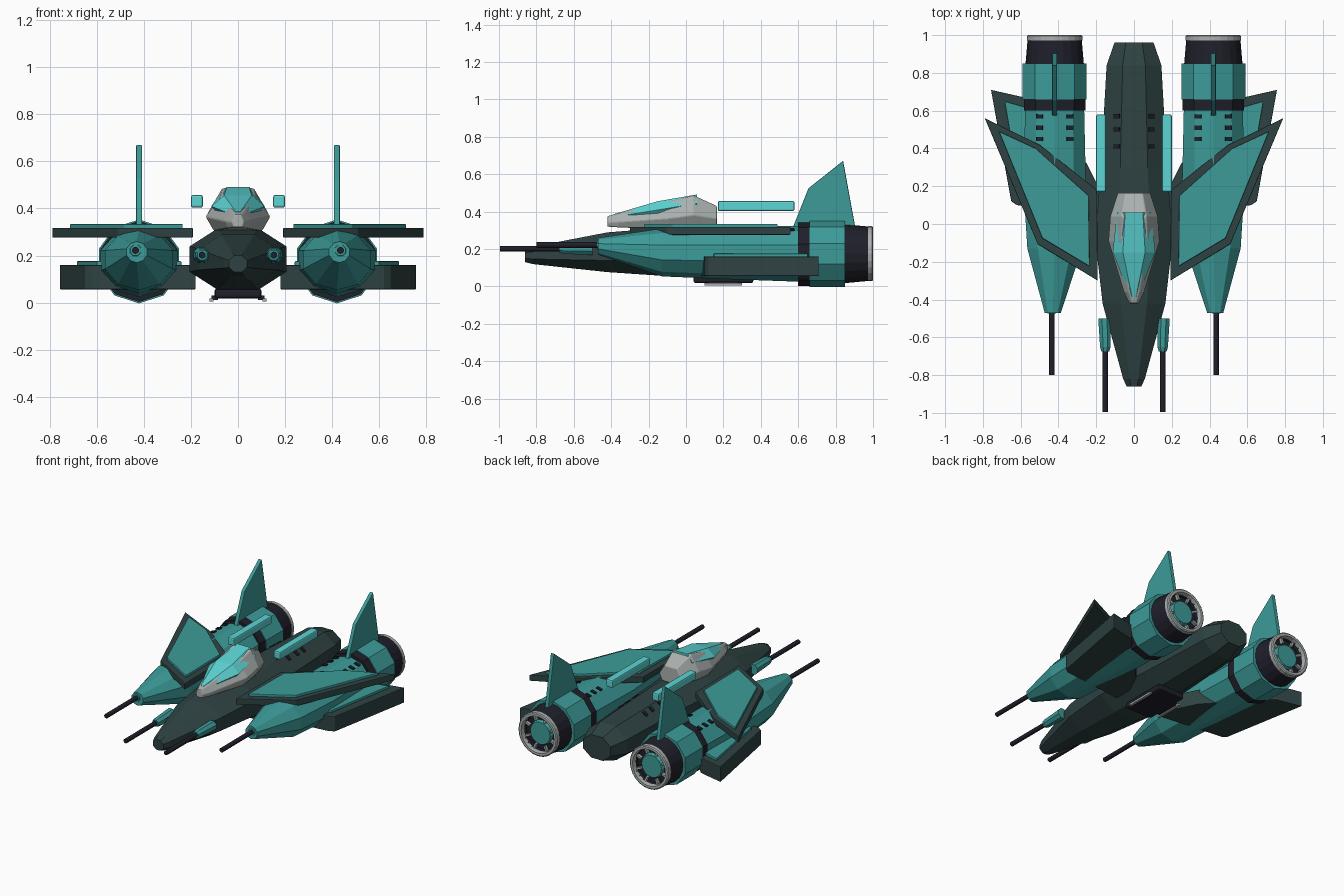
import bpy, bmesh
from math import cos, sin, pi, radians
from mathutils import Vector
from mathutils.bvhtree import BVHTree

cube = bpy.data.objects.get("Cube")
if cube:
    bpy.data.objects.remove(cube, do_unlink=True)


def material(name, rgb):
    m = bpy.data.materials.new(name)
    m.use_nodes = True
    m.diffuse_color = (*rgb, 1)
    m.node_tree.nodes["Principled BSDF"].inputs["Base Color"].default_value = (*rgb, 1)
    return m


TEAL = material("teal", (0.045, 0.33, 0.32))
HULL = material("dark_green_grey", (0.028, 0.055, 0.055))
BLACK = material("blue_black", (0.014, 0.014, 0.024))
CYAN = material("bright_cyan", (0.11, 0.66, 0.66))
GREY = material("light_grey", (0.40, 0.44, 0.43))


def finish(name, bm, mat, mirror=False, bevel=0):
    bmesh.ops.recalc_face_normals(bm, faces=bm.faces)
    me = bpy.data.meshes.new(name)
    bm.to_mesh(me)
    bm.free()
    me.materials.append(mat)
    ob = bpy.data.objects.new(name, me)
    bpy.context.collection.objects.link(ob)
    if bevel:
        b = ob.modifiers.new("bevel", 'BEVEL')
        b.width = bevel
        b.segments = 2
    if mirror:
        ob.modifiers.new("mirror", 'MIRROR').use_mirror_merge = False
    return ob


def ring(n, turn=0.0):
    return [(cos(turn + 2 * pi * i / n), sin(turn + 2 * pi * i / n)) for i in range(n)]


def loft(name, section, stations, mat, cap=True, **kw):
    """Skin a unit section along y; a station is (y, x, z, half width, half height)."""
    bm = bmesh.new()
    rows = [[bm.verts.new((x + u * rx, y, z + v * rz)) for u, v in section]
            for y, x, z, rx, rz in stations]
    n = len(section)
    for a, b in zip(rows, rows[1:]):
        for i in range(n):
            j = (i + 1) % n
            bm.faces.new((a[i], a[j], b[j], b[i]))
    if cap:
        bm.faces.new(rows[0])
        bm.faces.new(rows[-1])
    return finish(name, bm, mat, **kw)


def slab(name, outline, axis, low, high, mat, **kw):
    """Extrude an outline along an axis: (x, y) for 'z', (y, z) for 'x'."""
    place = (lambda a, b, t: (a, b, t)) if axis == 'z' else (lambda a, b, t: (t, a, b))
    bm = bmesh.new()
    f = bm.faces.new([bm.verts.new(place(a, b, low)) for a, b in outline])
    ext = bmesh.ops.extrude_face_region(bm, geom=[f])
    shift = Vector(place(0, 0, high - low))
    bmesh.ops.translate(bm, vec=shift, verts=[v for v in ext["geom"] if isinstance(v, bmesh.types.BMVert)])
    return finish(name, bm, mat, **kw)


def box(name, lo, hi, mat, **kw):
    outline = [(lo[0], lo[1]), (hi[0], lo[1]), (hi[0], hi[1]), (lo[0], hi[1])]
    return slab(name, outline, 'z', lo[2], hi[2], mat, **kw)


def vents(name, surface, xs, ys, mirror=True):
    """Thin dark plates laid on the upper surface of a hull."""
    bm = bmesh.new()
    bm.from_mesh(surface.data)
    tree = BVHTree.FromBMesh(bm)
    bm.free()
    out = bmesh.new()
    for x in xs:
        for y in ys:
            hit, normal, _, _ = tree.ray_cast(Vector((x, y, 2)), Vector((0, 0, -1)))
            made = bmesh.ops.create_cube(out, size=1)["verts"]
            bmesh.ops.scale(out, vec=(0.036, 0.022, 0.009), verts=made)
            turn = Vector((0, 0, 1)).rotation_difference(normal).to_matrix()
            bmesh.ops.rotate(out, matrix=turn, verts=made)
            bmesh.ops.translate(out, vec=hit + normal * 0.003, verts=made)
    finish(name, out, BLACK, mirror=mirror)


OCT = ring(8, pi / 8)
DEC = ring(10, pi / 2)
ROUND = ring(16)
EX, EZ = 0.42, 0.175   # engine axis

# Central hull
hull = loft("fuselage", OCT, [
    (-0.86, 0, 0.165, 0.042, 0.038), (-0.82, 0, 0.166, 0.062, 0.05),
    (-0.42, 0, 0.183, 0.18, 0.115), (-0.08, 0, 0.185, 0.222, 0.142),
    (0.30, 0, 0.185, 0.19, 0.142), (0.84, 0, 0.185, 0.157, 0.125),
    (0.96, 0, 0.185, 0.112, 0.085)], HULL)
vents("fuselage_vents", hull, [0.09], [0.41, 0.50, 0.57])

# Canopy frame and glass
FRAME = [(-0.75, -1), (0.75, -1), (1, -0.2), (0.52, 1), (-0.52, 1), (-1, -0.2)]
loft("canopy_frame", FRAME, [
    (-0.42, 0, 0.348, 0.025, 0.028), (-0.36, 0, 0.354, 0.055, 0.038),
    (-0.09, 0, 0.38, 0.137, 0.075), (0.04, 0, 0.40, 0.127, 0.087),
    (0.165, 0, 0.375, 0.087, 0.055)], GREY, bevel=0.006)
GLASS = [(-0.8, -1), (0.8, -1), (1, -0.3), (0.52, 1), (-0.52, 1), (-1, -0.3)]
loft("canopy_glass", GLASS, [
    (-0.385, 0, 0.375, 0.02, 0.012), (-0.15, 0, 0.42, 0.113, 0.036),
    (0.06, 0, 0.455, 0.09, 0.037)], CYAN)

# Rails above the hull
box("upper_rail", (0.149, 0.17, 0.403), (0.2, 0.58, 0.457), CYAN, mirror=True, bevel=0.009)

# Belly hatch and skids
box("belly_hatch", (-0.10, 0.04, 0.018), (0.10, 0.36, 0.06), BLACK, bevel=0.012)
box("belly_skid", (0.105, 0.10, 0.005), (0.122, 0.30, 0.018), GREY, mirror=True)
box("skid_mount", (0.085, 0.12, 0.012), (0.112, 0.28, 0.03), BLACK, mirror=True)

# Engine pods
pod = loft("engine_pod", DEC, [
    (-0.47, 0.43, 0.215, 0.045, 0.045), (-0.13, EX, 0.182, 0.152, 0.128),
    (0.20, EX, 0.178, 0.174, 0.138), (0.62, EX, EZ, 0.164, 0.150)], TEAL, mirror=True)
vents("pod_vents", pod, [0.34, 0.50], [0.45, 0.51, 0.57])
loft("pod_band", DEC, [(0.60, EX, EZ, 0.172, 0.172), (0.67, EX, EZ, 0.172, 0.172)], BLACK, mirror=True)
loft("engine_cowl", DEC, [(0.66, EX, EZ, 0.178, 0.178), (0.85, EX, EZ, 0.178, 0.178)], TEAL, mirror=True)

# Nozzles, closed by a recessed floor
loft("engine_nozzle", ring(20), [
    (0.84, EX, EZ, 0.155, 0.158), (0.98, EX, EZ, 0.143, 0.145), (0.98, EX, EZ, 0.122, 0.122),
    (0.95, EX, EZ, 0.118, 0.118)], BLACK, mirror=True)
loft("nozzle_rim", ring(24), [(y, EX, EZ, r, r) for y, r in
     ((0.972, 0.12), (0.972, 0.147), (0.995, 0.147), (1.0, 0.14), (1.0, 0.124), (0.972, 0.12))],
     GREY, cap=False, mirror=True)
loft("engine_core", ROUND, [(0.945, EX, EZ, 0.085, 0.085), (0.972, EX, EZ, 0.075, 0.075)], TEAL, mirror=True)
bm = bmesh.new()
for c, s in ring(8, pi / 8):
    made = bmesh.ops.create_cube(bm, size=1)["verts"]
    bmesh.ops.scale(bm, vec=(0.04, 0.02, 0.014), verts=made)
    bmesh.ops.rotate(bm, matrix=Vector((1, 0, 0)).rotation_difference((c, 0, s)).to_matrix(), verts=made)
    bmesh.ops.translate(bm, vec=(EX + c * 0.105, 0.965, EZ + s * 0.105), verts=made)
finish("nozzle_vanes", bm, GREY, mirror=True)

# Tail fins
slab("tail_fin", [(0.565, 0.30), (0.655, 0.525), (0.84, 0.672), (0.908, 0.30)], 'x',
     EX - 0.013, EX + 0.013, TEAL, mirror=True, bevel=0.005)

# Upper wings with raised panels
slab("upper_wing", [(0.192, -0.30), (0.51, -0.106), (0.79, 0.56), (0.50, 0.42), (0.196, 0.18)],
     'z', 0.276, 0.318, HULL, mirror=True, bevel=0.004)
slab("upper_wing_panel", [(0.235, -0.225), (0.485, -0.075), (0.715, 0.49), (0.52, 0.40), (0.24, 0.15)],
     'z', 0.31, 0.334, TEAL, mirror=True, bevel=0.004)

# Lower wings with raised panels
slab("lower_wing", [(0.18, 0.05), (0.62, 0.10), (0.65, 0.12), (0.757, 0.71), (0.58, 0.67),
                    (0.25, 0.32), (0.18, 0.18)], 'z', 0.056, 0.16, HULL, mirror=True, bevel=0.004)
slab("lower_wing_panel", [(0.24, 0.10), (0.60, 0.15), (0.685, 0.65), (0.58, 0.62), (0.28, 0.28)],
     'z', 0.15, 0.176, TEAL, mirror=True, bevel=0.004)

# Guns: housing, collar and barrel
for name, x, z, tip, front, back, r in (("pod", 0.435, 0.222, -0.80, -0.47, -0.30, 0.032),
                                        ("nose", 0.152, 0.202, -0.995, -0.67, -0.50, 0.03)):
    lean = 0.004 if name == "nose" else 0
    loft(name + "_gun_housing", OCT, [
        (front - 0.005, x, z, r * 0.75, r * 0.75), (front + 0.02, x, z, r, r),
        (back, x + lean, z, r * 1.2, r * 1.2)], TEAL, mirror=True)
    loft(name + "_gun_barrel", ring(12), [(tip, x, z, 0.015, 0.015), (front + 0.02, x, z, 0.015, 0.015)],
         BLACK, mirror=True)
